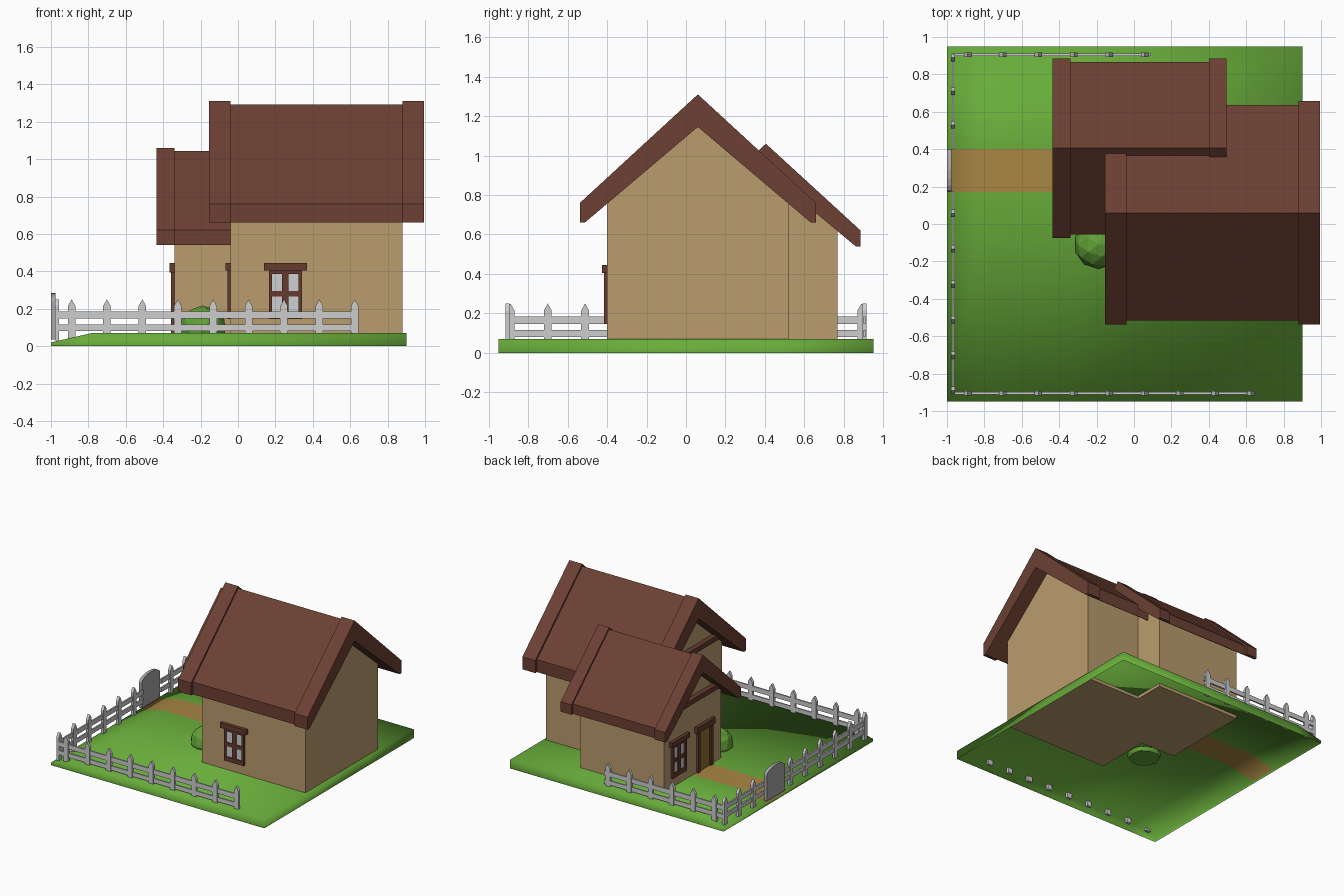
import bpy, bmesh, math

if "Cube" in bpy.data.objects:
    bpy.data.objects.remove(bpy.data.objects["Cube"])

def material(name, r, g, b):
    m = bpy.data.materials.new(name)
    lin = [(c / 255 / 12.92) if c < 10 else ((c / 255 + 0.055) / 1.055) ** 2.4 for c in (r, g, b)]
    m.diffuse_color = (*lin, 1)
    m.use_nodes = True
    m.node_tree.nodes["Principled BSDF"].inputs["Base Color"].default_value = m.diffuse_color
    return m

GRASS = material("grass_green", 104, 172, 58)
PATH = material("path_sand", 168, 134, 66)
WALL = material("wall_tan", 186, 156, 109)
ROOF = material("roof_brown", 108, 64, 51)
TRIM = material("trim_brown", 102, 59, 45)
DOOR = material("door_ochre", 138, 112, 48)
GLASS = material("window_grey", 205, 208, 210)
FENCE = material("fence_white", 205, 205, 205)
GATE = material("gate_grey", 168, 168, 168)
BUSH = material("bush_green", 98, 162, 56)

def finish(name, bm, *mats, recalc=True):
    if recalc:
        bmesh.ops.recalc_face_normals(bm, faces=bm.faces)
    me = bpy.data.meshes.new(name)
    bm.to_mesh(me)
    bm.free()
    for m in mats:
        me.materials.append(m)
    ob = bpy.data.objects.new(name, me)
    bpy.context.collection.objects.link(ob)
    return ob

def add_box(bm, x0, x1, y0, y1, z0, z1):
    vs = bmesh.ops.create_cube(bm, size=1)["verts"]
    for v in vs:
        v.co = ((x0 + x1) / 2 + v.co.x * (x1 - x0), (y0 + y1) / 2 + v.co.y * (y1 - y0),
                (z0 + z1) / 2 + v.co.z * (z1 - z0))

def add_prism(bm, pts, a0, a1, place):
    """Extrude a 2D outline from a0 to a1; place(p, q, a) gives the 3D point."""
    lo = [bm.verts.new(place(p, q, a0)) for p, q in pts]
    hi = [bm.verts.new(place(p, q, a1)) for p, q in pts]
    bm.faces.new(lo)
    bm.faces.new(hi)
    for i in range(len(pts)):
        j = (i + 1) % len(pts)
        bm.faces.new((lo[i], lo[j], hi[j], hi[i]))

# Ground: open-bottomed smooth slab, path is a strip of its top faces
xs, ys = [-1, -0.78, -0.34, 0.9], [-0.95, 0.17, 0.40, 0.95]
bm = bmesh.new()
grid = [[bm.verts.new((x, y, 0.02 if x == -1 else 0.07)) for y in ys] for x in xs]
for i in range(3):
    for j in range(3):
        f = bm.faces.new((grid[i][j], grid[i + 1][j], grid[i + 1][j + 1], grid[i][j + 1]))
        f.material_index = 1 if j == 1 and i < 2 else 0
rim = [e for e in bm.edges if e.is_boundary]
skirt = bmesh.ops.extrude_edge_only(bm, edges=rim)["geom"]
for g in skirt:
    if isinstance(g, bmesh.types.BMVert):
        g.co.z = 0
    elif isinstance(g, bmesh.types.BMFace):
        g.material_index = 0
for f in bm.faces:
    f.smooth = True
finish("ground", bm, GRASS, PATH)

# House volumes: gabled walls, roof slab, thicker end strips, tie beam
def house(name, x0, x1, yc, half, apex, peak, reach, eave, low, strip, inset, beam_z):
    slope = (apex - low) / (reach - 0.02)
    place = lambda p, q, a: (a, yc + p, q)
    top = apex - half * slope
    bm = bmesh.new()
    add_prism(bm, [(-half, 0.045), (half, 0.045), (half, top), (0, apex), (-half, top)], x0, x1, place)
    finish(name + "_walls", bm, WALL)

    def roof(part, a0, a1, d):
        r = reach - d
        bm = bmesh.new()
        add_prism(bm, [(-r, eave), (0, peak - d * 0.8), (r, eave), (r, low), (reach - 0.025, low),
                       (0, apex), (0.025 - reach, low), (-r, low)], a0, a1, place)
        finish(name + part, bm, ROOF)
    roof("_roof", x0, x1, inset)
    roof("_roof_left_strip", x0 - strip, x0, 0)
    roof("_roof_right_strip", x1, x1 + strip, 0)
    w = (apex - beam_z) / slope
    bm = bmesh.new()
    add_box(bm, x0 - 0.04, x0, yc - w, yc + w, beam_z - 0.02, beam_z + 0.02)
    finish(name + "_gable_beam", bm, TRIM)

house("main_house", -0.04, 0.88, 0.06, 0.46, 1.145, 1.31, 0.598, 0.76, 0.66, 0.115, 0.022, 0.84)
house("wing", -0.34, 0.40, 0.405, 0.362, 0.92, 1.06, 0.48, 0.62, 0.54, 0.095, 0.02, 0.69)

# Windows and door: boxes laid on a front (-y) or left (-x) wall
def wall_boxes(name, side, wall, centre, mat, boxes):
    bm = bmesh.new()
    for u0, u1, z0, z1, out in boxes:
        u0, u1 = centre + u0, centre + u1
        if side == "front":
            add_box(bm, u0, u1, wall - out, wall + 0.004, z0, z1)
        else:
            add_box(bm, wall - out, wall + 0.004, u0, u1, z0, z1)
    finish(name, bm, mat)

def window(name, side, wall, c):
    wall_boxes(name + "_panes", side, wall, c, GLASS, [(-0.08, 0.08, 0.16, 0.41, 0.005)])
    bars = [(-0.088, -0.070, 0.145, 0.41, 0.016), (0.070, 0.088, 0.145, 0.41, 0.016),
            (-0.018, 0.018, 0.145, 0.41, 0.014), (-0.07, 0.07, 0.145, 0.18, 0.015),
            (-0.07, 0.07, 0.265, 0.295, 0.013), (-0.07, 0.07, 0.385, 0.41, 0.015),
            (-0.115, 0.115, 0.405, 0.445, 0.026)]
    wall_boxes(name + "_frame", side, wall, c, TRIM, bars)

window("front_window", "front", -0.40, 0.253)
window("wing_window", "left", -0.34, 0.585)
window("side_window", "left", -0.04, -0.18)
wall_boxes("door", "left", -0.34, 0.26, DOOR, [(-0.08, 0.08, 0.06, 0.41, 0.006)])
wall_boxes("door_frame", "left", -0.34, 0.26, TRIM,
           [(-0.095, -0.065, 0.06, 0.41, 0.018), (0.065, 0.095, 0.06, 0.41, 0.018),
            (-0.115, 0.115, 0.395, 0.445, 0.026)])

# Fences: pointed posts and two rails along x or y
def fence(name, along_x, fixed, starts, rails):
    bm = bmesh.new()
    shape = lambda c: [(c - 0.02, 0.03), (c + 0.02, 0.03), (c + 0.02, 0.215), (c, 0.25), (c - 0.02, 0.215)]
    place = (lambda p, q, a: (p, a, q)) if along_x else (lambda p, q, a: (a, p, q))
    for c in starts:
        add_prism(bm, shape(c), fixed - 0.011, fixed + 0.011, place)
    for r0, r1 in rails:
        for z0, z1 in ((0.08, 0.115), (0.147, 0.185)):
            add_prism(bm, [(r0, z0), (r1, z0), (r1, z1), (r0, z1)], fixed - 0.006, fixed + 0.006, place)
    finish(name, bm, FENCE)

step = 0.1893
fence("front_fence", True, -0.905, [-0.89 + step * i for i in range(9)], [(-0.97, 0.63)])
fence("back_fence", True, 0.905, [-0.89 + step * i for i in range(6)], [(-0.97, 0.09)])
fence("left_fence", False, -0.968, [-0.89 + step * i for i in range(6)] + [0.53, 0.71, 0.89],
      [(-0.905, 0.175), (0.40, 0.905)])

# Gate: solid board with an arched top
arch = [(0.287 + 0.115 * math.cos(math.pi * i / 8), 0.24 + 0.045 * math.sin(math.pi * i / 8)) for i in range(9)]
bm = bmesh.new()
add_prism(bm, [(0.172, 0.035), (0.402, 0.035)] + arch, -1.0, -0.975, lambda p, q, a: (a, p, q))
finish("gate", bm, GATE)

# Bush: low-poly ball sunk into the lawn
bm = bmesh.new()
bmesh.ops.create_icosphere(bm, subdivisions=2, radius=0.13)
for v in bm.verts:
    v.co = (v.co.x - 0.19, v.co.y - 0.11, max(v.co.z + 0.087, 0.04))
bmesh.ops.dissolve_degenerate(bm, dist=0.0005, edges=bm.edges)
finish("bush", bm, BUSH)
